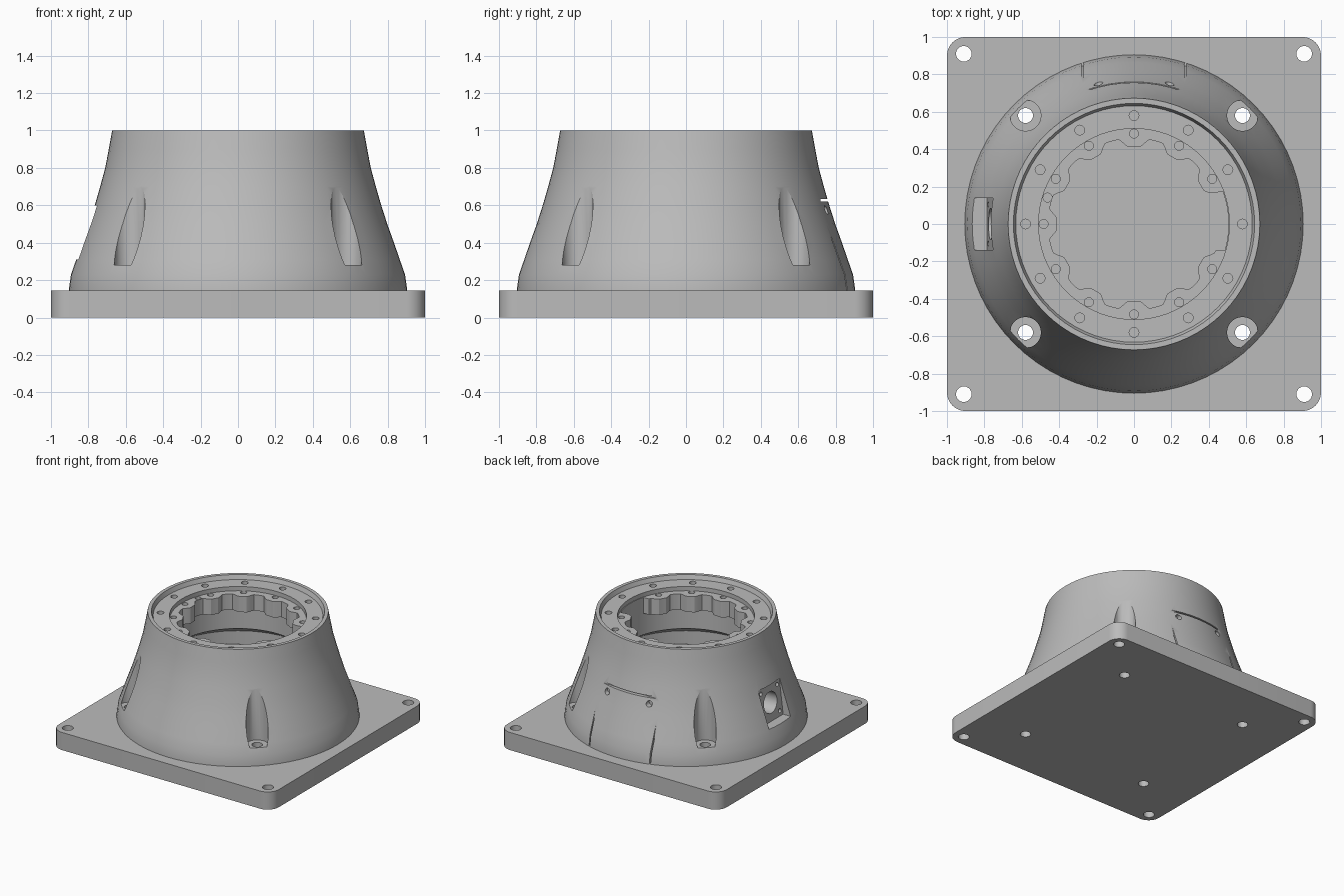
import bpy, bmesh, math
from math import sin, cos, pi, radians
from mathutils import Matrix, Vector

if "Cube" in bpy.data.objects:
    bpy.data.objects.remove(bpy.data.objects["Cube"])

metal = bpy.data.materials.new("cast_grey")
metal.use_nodes = True
metal.diffuse_color = (0.5, 0.5, 0.5, 1)
metal.node_tree.nodes["Principled BSDF"].inputs["Base Color"].default_value = (0.5, 0.5, 0.5, 1)


def make(name, bm):
    bmesh.ops.recalc_face_normals(bm, faces=bm.faces)
    mesh = bpy.data.meshes.new(name)
    bm.to_mesh(mesh)
    bm.free()
    obj = bpy.data.objects.new(name, mesh)
    mesh.materials.append(metal)
    bpy.context.scene.collection.objects.link(obj)
    return obj


def loft(name, rings, closed=False):
    """Join equal-length rings of points; cap the ends or close the loop."""
    bm = bmesh.new()
    loops = [[bm.verts.new(p) for p in ring] for ring in rings]
    n = len(loops[0])
    pairs = list(zip(loops, loops[1:]))
    if closed:
        pairs.append((loops[-1], loops[0]))
    else:
        bm.faces.new(loops[0])
        bm.faces.new(loops[-1])
    for a, b in pairs:
        for i in range(n):
            j = (i + 1) % n
            bm.faces.new((a[i], a[j], b[j], b[i]))
    return make(name, bm)


def circle(r, z, n):
    return [(r * cos(2 * pi * i / n), r * sin(2 * pi * i / n), z) for i in range(n)]


def lathe(name, profile, n=24, closed=False, matrix=None):
    obj = loft(name, [circle(r, z, n) for r, z in profile], closed)
    if matrix:
        obj.data.transform(matrix)
    return obj


def pin(r, start, axis, length):
    """Round cutter running from a start point along an axis."""
    turn = Vector(axis).to_track_quat('Z', 'Y').to_matrix().to_4x4()
    return lathe("cutter", [(r, 0), (r, length)], 20, matrix=Matrix.Translation(start) @ turn)


def prism(points, axis, low, high):
    """Extrude a 2D outline along x (points are y, z) or y (points are x, z)."""
    def place(t):
        return [(t, a, b) if axis == 'x' else (a, t, b) for a, b in points]
    return loft("cutter", [place(low), place(high)])


def cut(target, cutters):
    for c in cutters:
        c.hide_render = True
        mod = target.modifiers.new("cut", 'BOOLEAN')
        mod.operation, mod.solver, mod.object = 'DIFFERENCE', 'EXACT', c
    bpy.context.view_layer.update()
    graph = bpy.context.evaluated_depsgraph_get()
    mesh = bpy.data.meshes.new_from_object(target.evaluated_get(graph))
    target.modifiers.clear()
    target.data = mesh
    for c in cutters:
        bpy.data.objects.remove(c)


def bolt_pockets():
    profile = [(0.04, -0.1), (0.04, 0.28), (0.083, 0.28), (0.083, 1.1)]
    return [lathe("cutter", profile, matrix=Matrix.Translation((x, y, 0)))
            for x in (-0.58, 0.58) for y in (-0.58, 0.58)]


# Square base plate with rounded corners
outline = []
for k in range(4):
    centre = Vector((0.9, 0.9)) @ Matrix.Rotation(-k * pi / 2, 2)
    cx, cy = [math.copysign(0.9, s) for s in (cos(pi / 4 + k * pi / 2), sin(pi / 4 + k * pi / 2))]
    for i in range(9):
        a = k * pi / 2 + i * pi / 16
        outline.append((cx + 0.1 * cos(a), cy + 0.1 * sin(a)))
plate = loft("base_plate", [[(x, y, z) for x, y in outline] for z in (0, 0.145)])
cut(plate, bolt_pockets() + [pin(0.042, (x, y, -0.1), (0, 0, 1), 0.4)
                             for x in (-0.91, 0.91) for y in (-0.91, 0.91)])

# Hollow flared housing: outside, rim, bolt ledge, then the cavity
housing = lathe("housing", [
    (0.905, 0.13), (0.905, 0.145), (0.893, 0.23), (0.865, 0.31), (0.834, 0.4),
    (0.798, 0.5), (0.766, 0.6), (0.737, 0.7), (0.71, 0.8), (0.691, 0.9), (0.673, 1.0),
    (0.645, 1.0), (0.632, 0.965), (0.51, 0.965), (0.51, 0.62), (0.62, 0.55), (0.62, 0.13)],
    72, closed=True)
cutters = bolt_pockets()

# Rim bolt holes
for k in range(12):
    a = k * pi / 6
    cutters.append(pin(0.026, (0.58 * cos(a), 0.58 * sin(a), 0.91), (0, 0, 1), 0.2))

# Back access panel: grooves along its sides and top, plus two screw recesses
side = [(0.73, 0.62), (0.845, 0.148), (1.0, 0.148), (1.0, 0.62)]
cutters += [prism(side, 'x', x - 0.005, x + 0.005) for x in (-0.275, 0.275)]
top = [(0.72, 0.62), (1.0, 0.62), (1.0, 0.634), (0.72, 0.634)]
cutters.append(prism(top, 'x', -0.28, 0.28))
cutters += [pin(0.024, (x, 0.715, 0.575), (0, 1, 0), 0.3) for x in (-0.19, 0.19)]

# Connector recess on one side with a round opening and four screw holes
recess = [(-0.75, 0.6), (-0.785, 0.31), (-1.0, 0.31), (-1.0, 0.6)]
cutters.append(prism(recess, 'y', -0.14, 0.14))
cutters.append(pin(0.085, (-0.5, 0, 0.455), (-1, 0, 0), 0.6))
cutters += [pin(0.016, (-0.72, y, z), (-1, 0, 0), 0.3)
            for y in (-0.105, 0.105) for z in (0.35, 0.56)]
cut(housing, cutters)


# Scalloped inner flange with a wide notch on one side
def opening(a):
    deg = (math.degrees(a) + 180) % 360 - 180
    if -18 < deg < 21:
        return 0.505
    wave = max(-1, min(1, 1.8 * cos(12 * a)))
    return 0.435 - 0.023 * wave


N = 180
angles = [2 * pi * i / N for i in range(N)]


def scallop(z):
    return [(opening(a) * cos(a), opening(a) * sin(a), z) for a in angles]


flange = loft("inner_flange", [circle(0.515, 0.93, N), scallop(0.93),
                               scallop(0.8), circle(0.515, 0.8, N)], closed=True)
hole_angles = [30 * k for k in range(1, 12)] + [163]
cut(flange, [pin(0.024, (0.483 * cos(radians(d)), 0.483 * sin(radians(d)), 0.86), (0, 0, 1), 0.2)
             for d in hole_angles])

# Smooth shading with crisp edges
bpy.ops.object.select_all(action='DESELECT')
for obj in (plate, housing, flange):
    obj.select_set(True)
bpy.context.view_layer.objects.active = housing
bpy.ops.object.shade_smooth_by_angle(angle=radians(28))
